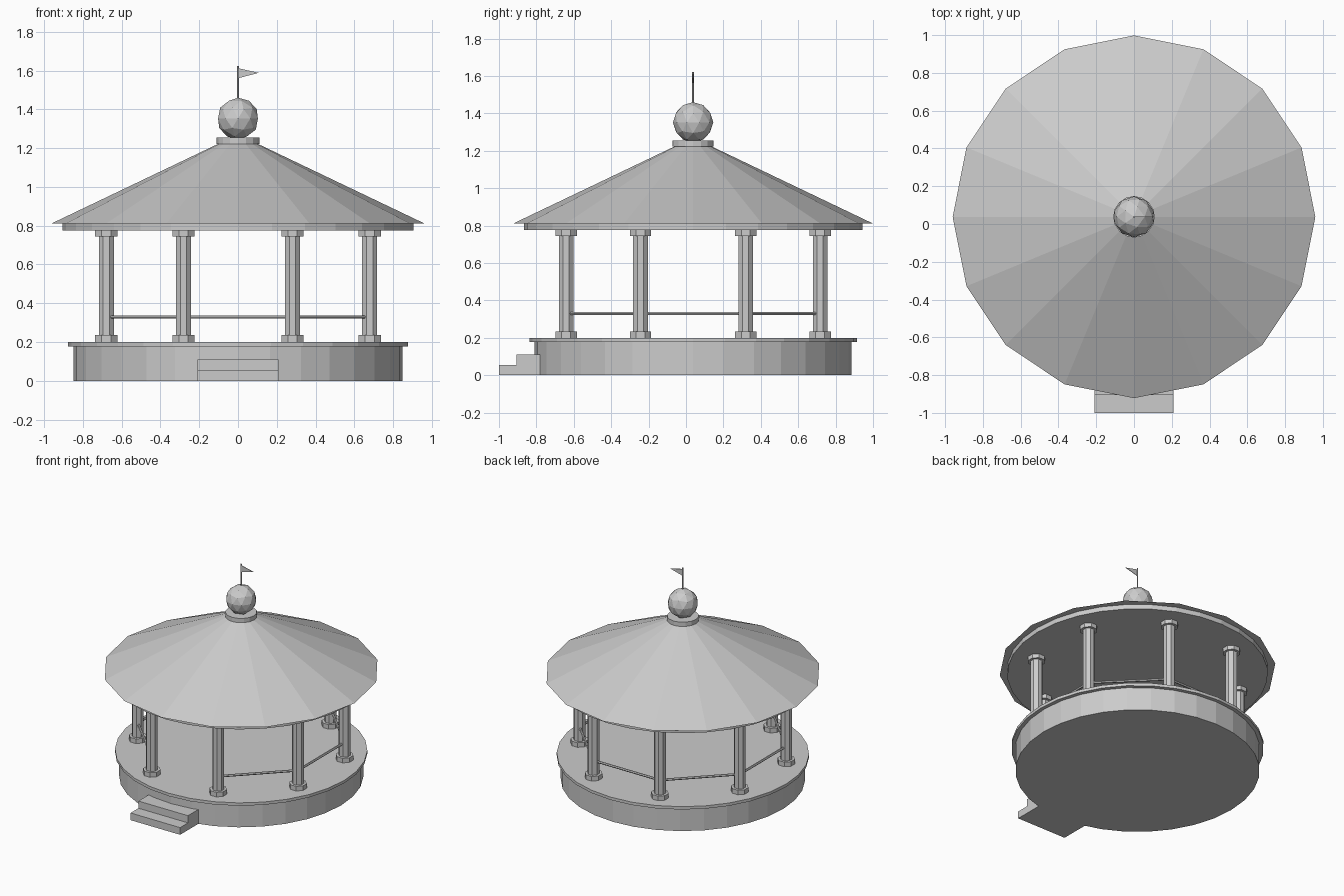
import bpy
from math import pi, sin, cos

cube = bpy.data.objects.get("Cube")
if cube:
    bpy.data.objects.remove(cube)

CY = 0.038          # pavilion axis
COLUMN_RING = 0.735

grey = bpy.data.materials.new("plain grey")
grey.use_nodes = True
grey.diffuse_color = (0.6, 0.6, 0.6, 1)
grey.node_tree.nodes["Principled BSDF"].inputs["Base Color"].default_value = (0.6, 0.6, 0.6, 1)


def finish(name):
    ob = bpy.context.object
    ob.name = name
    ob.data.materials.append(grey)
    return ob


def drum(name, r1, r2, z1, z2, sides, x=0, y=CY, turn=0):
    bpy.ops.mesh.primitive_cone_add(
        vertices=sides, radius1=r1, radius2=r2, depth=z2 - z1,
        location=(x, y, (z1 + z2) / 2), rotation=(0, 0, turn))
    return finish(name)


def box(name, x1, x2, y1, y2, z1, z2):
    bpy.ops.mesh.primitive_cube_add(
        size=1, location=((x1 + x2) / 2, (y1 + y2) / 2, (z1 + z2) / 2))
    ob = finish(name)
    ob.scale = (x2 - x1, y2 - y1, z2 - z1)
    return ob


# Platform and entrance steps
drum("platform", 0.848, 0.848, 0, 0.178, 32)
drum("deck", 0.876, 0.876, 0.178, 0.2, 32)
box("lower_step", -0.21, 0.21, -1.0, -0.905, 0, 0.055)
box("upper_step", -0.21, 0.21, -0.905, -0.77, 0, 0.11)

# Columns with bases and capitals
posts = []
for i in range(8):
    a = -pi / 2 + pi / 8 + i * pi / 4
    x, y = COLUMN_RING * cos(a), CY + COLUMN_RING * sin(a)
    posts.append((x, y))
    drum("column_base", 0.062, 0.062, 0.2, 0.235, 8, x, y, pi / 8)
    drum("column_shaft", 0.042, 0.042, 0.235, 0.745, 8, x, y, pi / 8)
    drum("column_capital", 0.062, 0.062, 0.745, 0.776, 8, x, y, pi / 8)

# Railings on every bay except the entrance
for i in range(7):
    (xa, ya), (xb, yb) = posts[i], posts[i + 1]
    length = ((xb - xa) ** 2 + (yb - ya) ** 2) ** 0.5
    bpy.ops.mesh.primitive_cylinder_add(
        vertices=6, radius=0.009, depth=length,
        location=((xa + xb) / 2, (ya + yb) / 2, 0.33),
        rotation=(0, pi / 2, i * pi / 4 + pi / 4))
    finish("railing")

# Roof, finial ball and pennant
drum("eave_ring", 0.905, 0.905, 0.776, 0.812, 32)
drum("roof", 0.96, 0.085, 0.812, 1.23, 16)
drum("roof_collar", 0.11, 0.11, 1.222, 1.255, 16)
bpy.ops.mesh.primitive_ico_sphere_add(subdivisions=2, radius=0.108, location=(0, CY, 1.352))
finish("finial_ball")
drum("flag_pole", 0.005, 0.005, 1.44, 1.622, 6)

mesh = bpy.data.meshes.new("pennant")
front = [(0, CY - 0.002, 1.56), (0.107, CY - 0.002, 1.588), (0, CY - 0.002, 1.612)]
back = [(x, CY + 0.002, z) for x, y, z in front]
mesh.from_pydata(front + back, [], [(0, 1, 2), (5, 4, 3), (1, 0, 3, 4), (2, 1, 4, 5), (0, 2, 5, 3)])
mesh.materials.append(grey)
bpy.context.collection.objects.link(bpy.data.objects.new("pennant", mesh))
